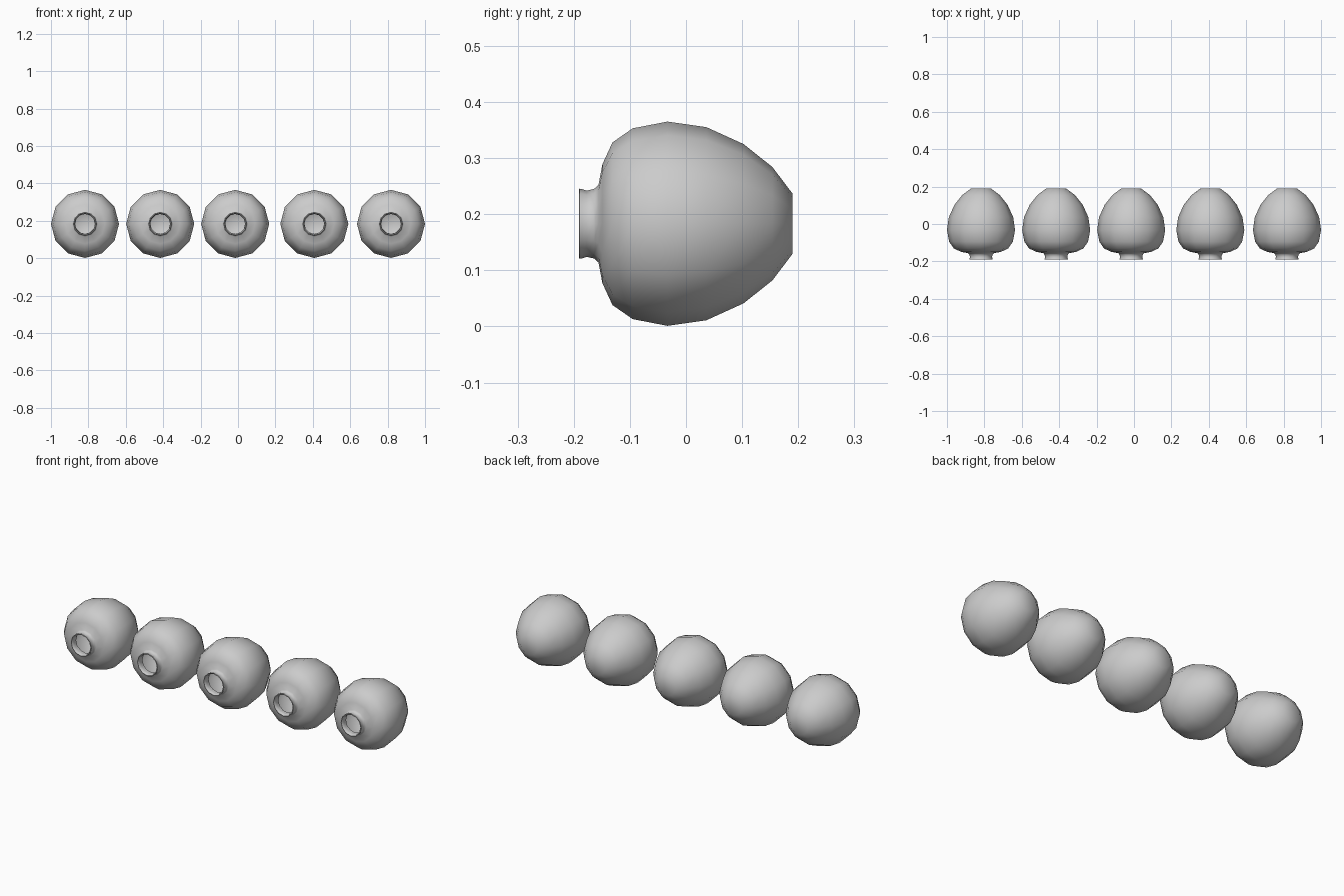
import bpy, bmesh
from math import radians, sin, cos, pi

if "Cube" in bpy.data.objects:
    bpy.data.objects.remove(bpy.data.objects["Cube"])

SIDES = 12
CENTRE_Z = 0.183

# (y, radius) from the base, along the outside, over the lip, down the inside
PROFILE = [
    (0.19, 0.0535), (0.154, 0.101), (0.1025, 0.142), (0.0365, 0.172),
    (-0.033, 0.182), (-0.095, 0.170), (-0.131, 0.145), (-0.149, 0.106),
    (-0.156, 0.069), (-0.164, 0.062), (-0.177, 0.059), (-0.186, 0.062),
    (-0.190, 0.0625), (-0.191, 0.059), (-0.187, 0.055), (-0.175, 0.053),
    (-0.155, 0.055), (-0.138, 0.100), (-0.120, 0.138), (-0.033, 0.172),
    (0.0365, 0.162), (0.1025, 0.130), (0.15, 0.09), (0.178, 0.05),
]


def make_pot(name, x):
    """Hollow pot lying on its side with the mouth facing the front."""
    bm = bmesh.new()
    rings = [[bm.verts.new((r * sin(2 * pi * i / SIDES), y,
                            r * cos(2 * pi * i / SIDES)))
              for i in range(SIDES)] for y, r in PROFILE]
    for a, b in zip(rings, rings[1:]):
        for i in range(SIDES):
            j = (i + 1) % SIDES
            bm.faces.new((a[i], a[j], b[j], b[i]))
    # flat base outside and floor inside
    bm.faces.new(rings[0])
    bm.faces.new(rings[-1])
    bmesh.ops.recalc_face_normals(bm, faces=bm.faces)
    mesh = bpy.data.meshes.new(name)
    bm.to_mesh(mesh)
    bm.free()
    pot = bpy.data.objects.new(name, mesh)
    pot.location = (x, 0, CENTRE_Z)
    bpy.context.collection.objects.link(pot)
    bpy.ops.object.select_all(action='DESELECT')
    pot.select_set(True)
    bpy.context.view_layer.objects.active = pot
    bpy.ops.object.shade_smooth_by_angle(angle=radians(50))


# slightly uneven row of five pots
for n, x in enumerate((-0.818, -0.416, -0.015, 0.408, 0.818), 1):
    make_pot(f"pot_{n}", x)
